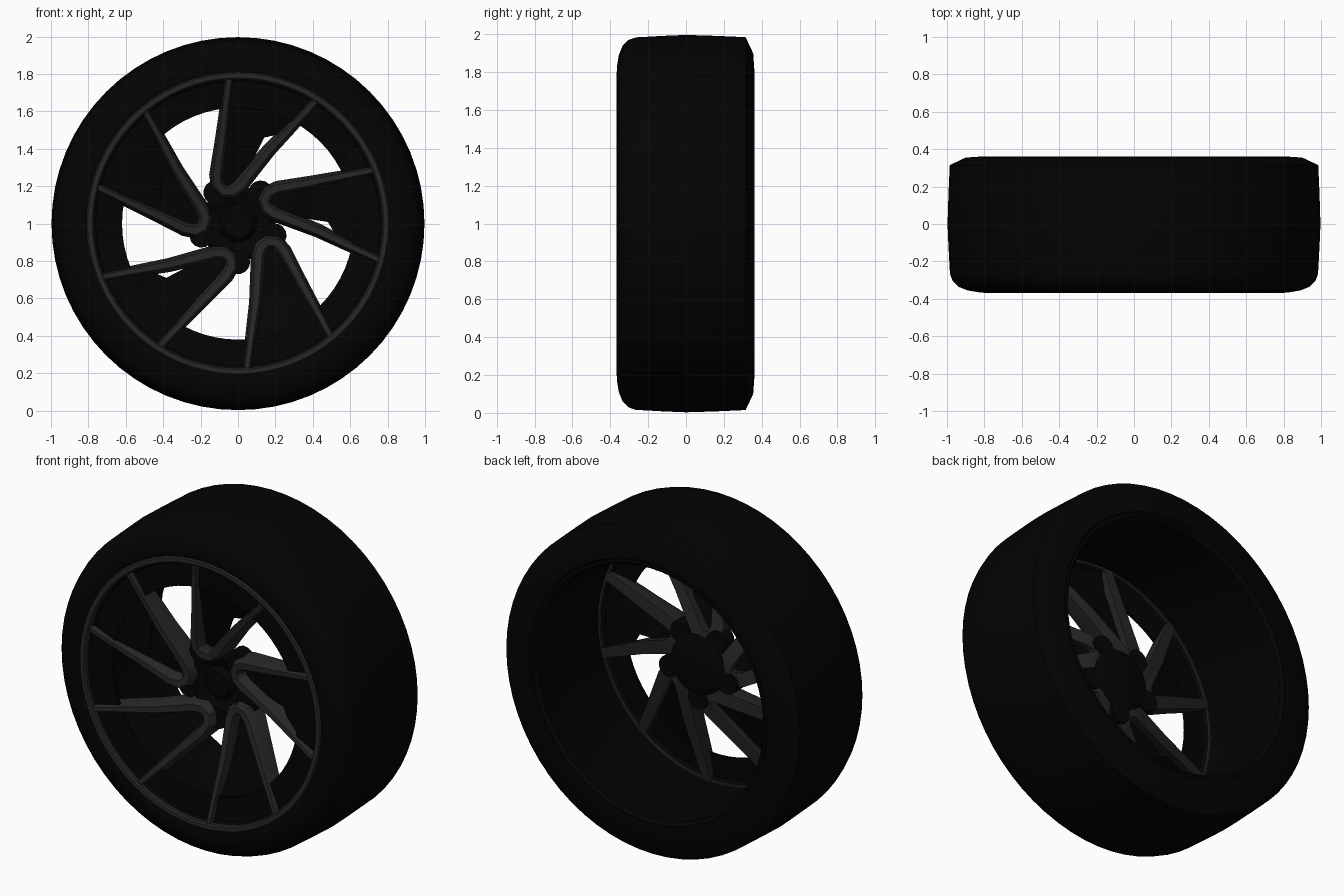
import bpy, bmesh, math
from math import cos, sin, pi, radians

if "Cube" in bpy.data.objects:
    bpy.data.objects.remove(bpy.data.objects["Cube"])

CZ = 1.0  # axle height


def material(name, v):
    m = bpy.data.materials.new(name)
    m.diffuse_color = (v, v, v, 1)
    m.use_nodes = True
    m.node_tree.nodes["Principled BSDF"].inputs["Base Color"].default_value = m.diffuse_color
    return m


RUBBER = material("black rubber", 0.001)
BARREL = material("dark barrel", 0.0009)
METAL = material("dark grey metal", 0.02)
HUB = material("hub black", 0.0011)


def finish(name, bm, mat, angle=35):
    bmesh.ops.recalc_face_normals(bm, faces=bm.faces)
    me = bpy.data.meshes.new(name)
    bm.to_mesh(me)
    bm.free()
    ob = bpy.data.objects.new(name, me)
    bpy.context.collection.objects.link(ob)
    me.materials.append(mat)
    bpy.ops.object.select_all(action='DESELECT')
    ob.select_set(True)
    bpy.context.view_layer.objects.active = ob
    bpy.ops.object.shade_smooth_by_angle(angle=radians(angle))
    return ob


def lathe(name, profile, mat, n=64, angle=35):
    """Revolve a closed (radius, y) profile around the axle."""
    bm = bmesh.new()
    rings = [[bm.verts.new((r * cos(2 * pi * i / n), y, CZ + r * sin(2 * pi * i / n)))
              for r, y in profile] for i in range(n)]
    m = len(profile)
    for i in range(n):
        a, b = rings[i], rings[(i + 1) % n]
        for j in range(m):
            k = (j + 1) % m
            bm.faces.new((a[j], a[k], b[k], b[j]))
    bmesh.ops.remove_doubles(bm, verts=bm.verts, dist=1e-4)
    return finish(name, bm, mat, angle)


def turn(x, z, k):
    a = radians(72 * k)
    return x * cos(a) - z * sin(a), x * sin(a) + z * cos(a)


def plate(bm, pts, thick, k):
    """Extruded polygon of (x, z, y) points, turned to position k."""
    p = [(*turn(x, z, k), y) for x, z, y in pts]
    f = [bm.verts.new((x, y, CZ + z)) for x, z, y in p]
    b = [bm.verts.new((x, y + thick, CZ + z)) for x, z, y in p]
    bm.faces.new(f)
    bm.faces.new(b[::-1])
    for i in range(len(p)):
        j = (i + 1) % len(p)
        bm.faces.new((f[i], f[j], b[j], b[i]))


# Tyre: rounded front shoulder, chamfered back shoulder
lathe("tire", [(0.80, -0.355), (0.83, -0.365), (0.89, -0.355), (0.94, -0.335), (0.97, -0.305),
               (0.984, -0.265), (0.992, -0.12), (0.997, 0.0), (0.992, 0.16), (0.985, 0.315),
               (0.90, 0.355), (0.80, 0.362), (0.79, 0.355), (0.80, 0.2), (0.80, -0.3)],
      RUBBER)

# Barrel: flat annular plate just behind the spokes, open tube to the back lip
lathe("rim_barrel", [(0.80, -0.345), (0.775, -0.34), (0.76, -0.325), (0.62, -0.315),
                     (0.62, -0.30), (0.755, -0.305), (0.785, -0.28), (0.785, 0.18), (0.76, 0.30),
                     (0.757, 0.34), (0.775, 0.358), (0.80, 0.355)], BARREL)

# Thin front ring
lathe("rim_ring", [(0.772, -0.36), (0.78, -0.368), (0.803, -0.368), (0.81, -0.36),
                   (0.81, -0.28), (0.772, -0.275)], METAL)

# Five U-shaped double spokes, dished towards the hub
path = [(-0.045, 0.79), (-0.068, 0.62), (-0.09, 0.44), (-0.115, 0.26), (-0.108, 0.205),
        (-0.075, 0.172), (-0.03, 0.172), (0.01, 0.20), (0.05, 0.25), (0.17, 0.395),
        (0.29, 0.52), (0.425, 0.665)]
bm = bmesh.new()
for k in range(5):
    rows = []
    for i, (x, z) in enumerate(path):
        x0, z0 = path[max(i - 1, 0)]
        x1, z1 = path[min(i + 1, len(path) - 1)]
        d = math.hypot(x1 - x0, z1 - z0)
        nx, nz = -(z1 - z0) / d, (x1 - x0) / d      # points to the inside of the U
        t = min(max((math.hypot(x, z) - 0.18) / 0.6, 0), 1)
        w = 0.034 - 0.016 * t
        yf = -0.245 - 0.115 * t
        yb = -0.11 - 0.165 * t
        section = [(-w * 0.6, yf), (w * 0.6, yf), (w, yf + 0.02),
                   (w + 0.012, yb), (-w - 0.008, yb), (-w, yf + 0.02)]
        row = []
        for s, y in section:
            px, pz = turn(x + nx * s, z + nz * s, k)
            row.append(bm.verts.new((px, y, CZ + pz)))
        rows.append(row)
    for a, b in zip(rows, rows[1:]):
        for j in range(6):
            bm.faces.new((a[j], a[(j + 1) % 6], b[(j + 1) % 6], b[j]))
    bm.faces.new(rows[0])
    bm.faces.new(rows[-1][::-1])
finish("spokes", bm, METAL, 30)

# Sloping webs partly filling each U, from the plate back to the notch
web = [(-0.10, 0.20, -0.18), (0.02, 0.20, -0.18), (0.07, 0.32, -0.21), (0.14, 0.46, -0.25),
       (0.23, 0.48, -0.26), (0.30, 0.55, -0.30), (0.20, 0.61, -0.312),
       (0.07, 0.635, -0.312), (-0.068, 0.635, -0.312), (-0.09, 0.42, -0.25)]
bm = bmesh.new()
for k in range(5):
    plate(bm, web, 0.015, k)
bmesh.ops.triangulate(bm, faces=[f for f in bm.faces if len(f.verts) > 4])
finish("spoke_webs", bm, HUB, 30)

# Hub with stepped centre cap
lathe("hub", [(0.0, -0.20), (0.075, -0.20), (0.09, -0.185), (0.10, -0.17), (0.17, -0.20),
              (0.20, -0.18), (0.18, -0.11), (0.13, -0.09), (0.0, -0.09)], HUB, 40)

# Five rounded lobes on the hub edge, between the spokes
bm = bmesh.new()
for k in range(5):
    lobe = [(0.065 * cos(a), -0.205 + 0.065 * sin(a), -0.20)
            for a in [2 * pi * i / 14 for i in range(14)]]
    plate(bm, lobe, 0.09, k)
finish("hub_lobes", bm, HUB, 40)
